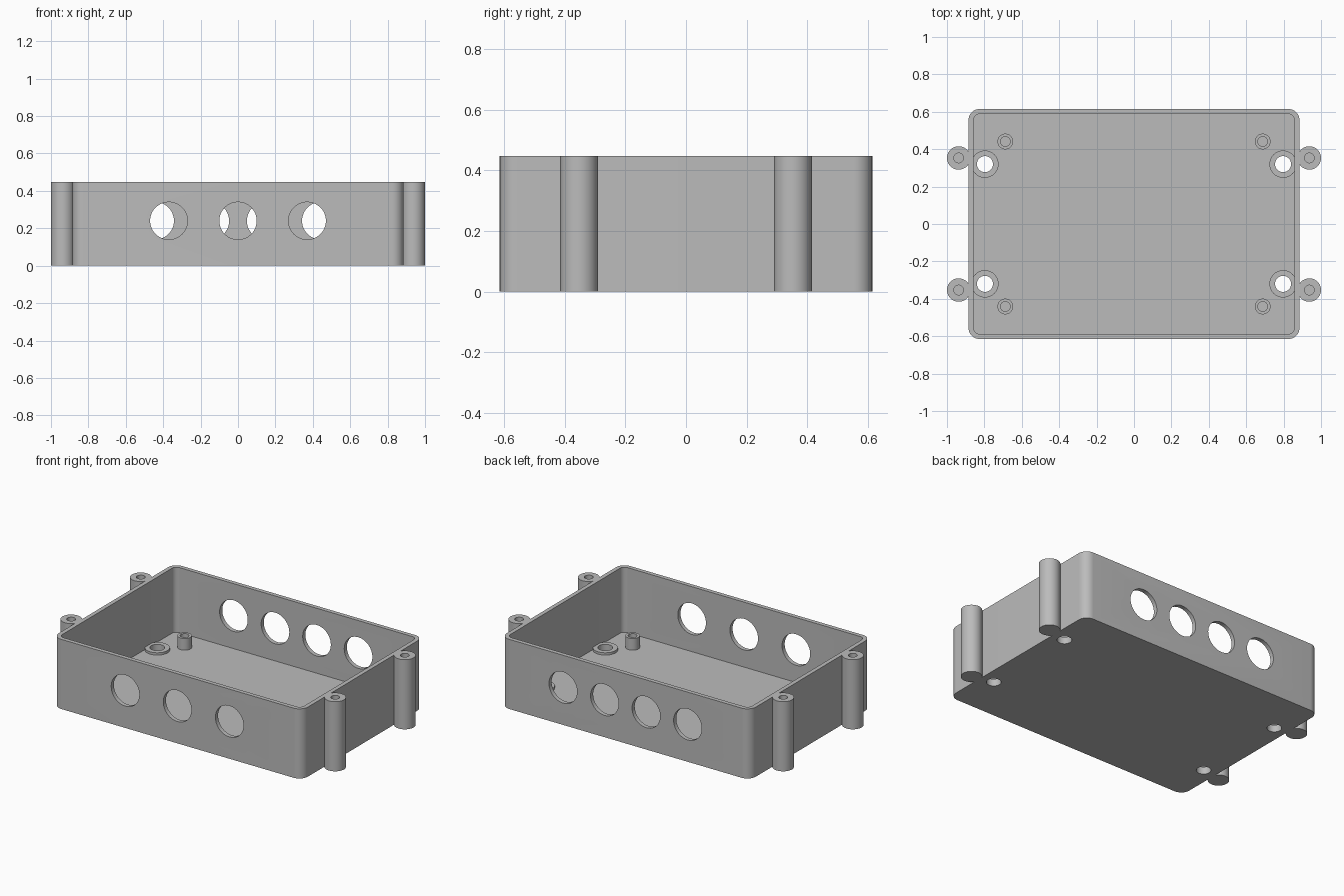
import bpy, bmesh
from math import cos, sin, pi, radians

if "Cube" in bpy.data.objects:
    bpy.data.objects.remove(bpy.data.objects["Cube"])

HEIGHT, FLOOR, WALL = 0.447, 0.03, 0.027
HALF_X, HALF_Y, CORNER = 0.885, 0.615, 0.06

grey = bpy.data.materials.new("plain grey")
grey.use_nodes = True
grey.diffuse_color = (0.5, 0.5, 0.5, 1)
grey.node_tree.nodes["Principled BSDF"].inputs["Base Color"].default_value = (0.5, 0.5, 0.5, 1)


def finish(name, bm):
    bmesh.ops.recalc_face_normals(bm, faces=bm.faces)
    mesh = bpy.data.meshes.new(name)
    bm.to_mesh(mesh)
    bm.free()
    mesh.materials.append(grey)
    obj = bpy.data.objects.new(name, mesh)
    bpy.context.collection.objects.link(obj)
    return obj


def smooth(obj):
    bpy.ops.object.select_all(action='DESELECT')
    obj.select_set(True)
    bpy.context.view_layer.objects.active = obj
    bpy.ops.object.shade_smooth_by_angle(angle=radians(30))


def rounded_block(name, hx, hy, radius, z0, z1, steps=10):
    """Upright block with rounded vertical edges."""
    bm = bmesh.new()
    ring = []
    for k, (sx, sy) in enumerate([(1, 1), (-1, 1), (-1, -1), (1, -1)]):
        for i in range(steps + 1):
            a = (k + i / steps) * pi / 2
            ring.append(bm.verts.new((sx * (hx - radius) + radius * cos(a),
                                      sy * (hy - radius) + radius * sin(a), z0)))
    base = bm.faces.new(ring)
    top = bmesh.ops.extrude_face_region(bm, geom=[base])["geom"]
    for v in top:
        if isinstance(v, bmesh.types.BMVert):
            v.co.z = z1
    return finish(name, bm)


def turned(name, profile, x, y, sides=48):
    """Revolve a (radius, height) profile about a vertical axis."""
    bm = bmesh.new()
    verts = [bm.verts.new((r, 0, z)) for r, z in profile]
    edges = [bm.edges.new(pair) for pair in zip(verts, verts[1:])]
    bmesh.ops.spin(bm, geom=verts + edges, cent=(0, 0, 0), axis=(0, 0, 1),
                   angle=2 * pi, steps=sides, use_merge=True)
    bmesh.ops.remove_doubles(bm, verts=bm.verts, dist=1e-5)
    obj = finish(name, bm)
    obj.location = (x, y, 0)
    smooth(obj)
    return obj


def cylinder(name, radius, depth, location, along_y=False):
    bm = bmesh.new()
    bmesh.ops.create_cone(bm, cap_ends=True, segments=48, radius1=radius,
                          radius2=radius, depth=depth)
    obj = finish(name, bm)
    obj.location = location
    obj.rotation_euler.x = pi / 2 if along_y else 0
    return obj


def cut(target, cutter):
    cutter.hide_render = True
    mod = target.modifiers.new("cut", 'BOOLEAN')
    mod.operation, mod.solver, mod.object = 'DIFFERENCE', 'EXACT', cutter
    bpy.context.view_layer.objects.active = target
    bpy.ops.object.modifier_apply(modifier=mod.name)
    bpy.data.objects.remove(cutter)


# Open tray
tray = rounded_block("tray", HALF_X, HALF_Y, CORNER, 0, HEIGHT)
cut(tray, rounded_block("cavity", HALF_X - WALL, HALF_Y - WALL, CORNER - WALL, FLOOR, HEIGHT + 0.1))

# Cable holes: three in the front wall, four in the back wall
for x in (-0.37, 0, 0.37):
    cut(tray, cylinder("front_hole", 0.1, 0.2, (x, -HALF_Y, 0.24), True))
for x in (-0.4425, -0.1475, 0.1475, 0.4425):
    cut(tray, cylinder("back_hole", 0.1, 0.2, (x, HALF_Y, 0.24), True))

for sx, side in ((1, "left"), (-1, "right")):
    for sy, end in ((-1, "front"), (1, "back")):
        tag = f"{end}_{side}"
        # Mounting hole through the floor, with a low raised ring
        x, y = sx * 0.797, sy * 0.32
        cut(tray, cylinder("mount_hole", 0.043, 0.2, (x, y, 0)))
        turned("mount_ring_" + tag, [(0.073, FLOOR), (0.073, 0.045), (0.043, 0.045), (0.043, FLOOR)], x, y)
        # Board standoff with a blind screw hole
        turned("standoff_" + tag, [(0.042, FLOOR), (0.042, 0.105), (0.026, 0.105),
                                   (0.026, FLOOR + 0.001), (0, FLOOR + 0.001)], sx * 0.688, sy * 0.441)
        # Lid screw post on the outside of the side wall
        turned("screw_post_" + tag, [(0, 0), (0.0625, 0), (0.0625, HEIGHT), (0.026, HEIGHT),
                                     (0.026, 0.15), (0, 0.15)], sx * 0.9375, sy * 0.353)

smooth(tray)
